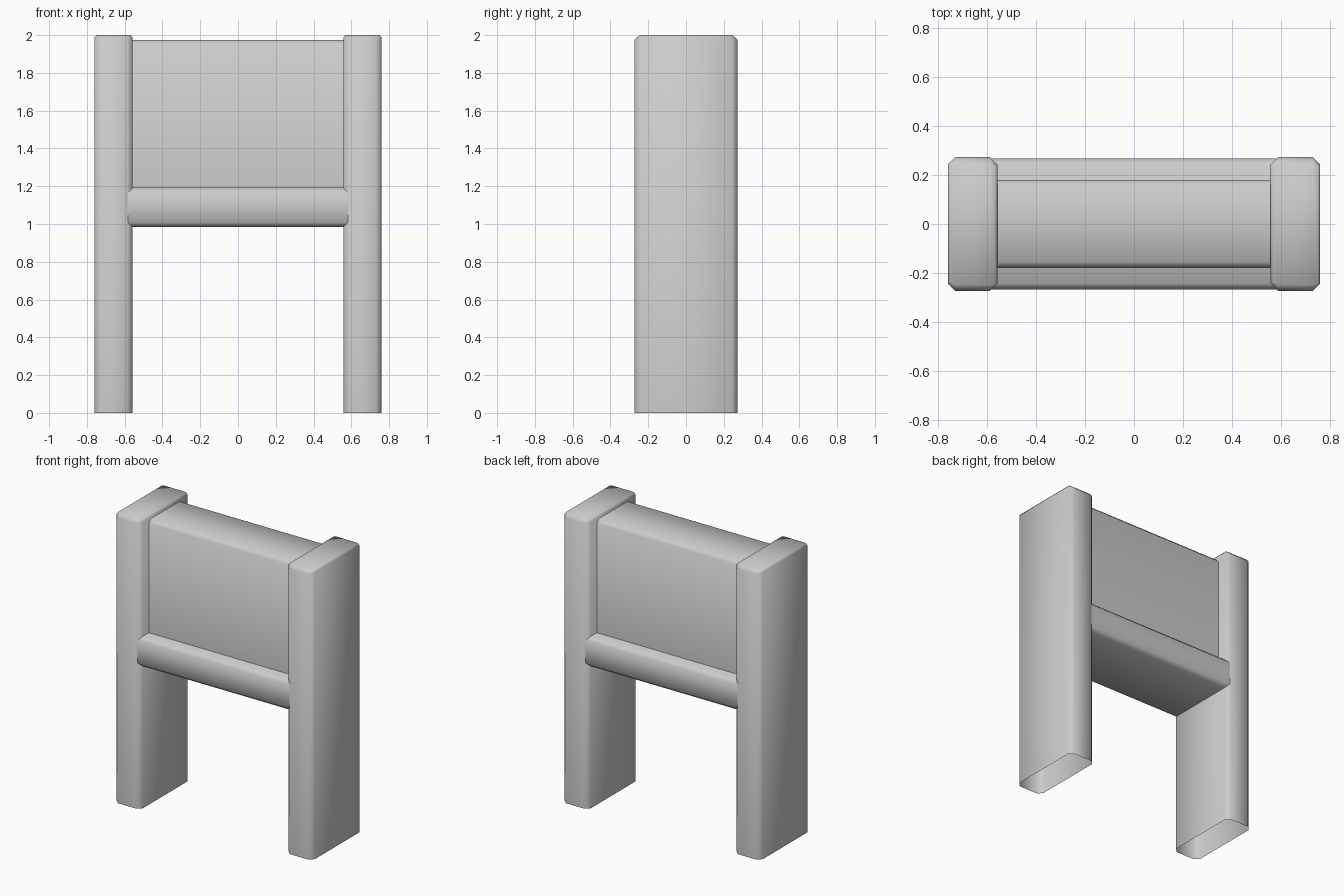
import bpy, bmesh, math

if "Cube" in bpy.data.objects:
    bpy.data.objects.remove(bpy.data.objects["Cube"])


def make_object(name, verts, faces):
    mesh = bpy.data.meshes.new(name)
    mesh.from_pydata(verts, [], faces)
    bm = bmesh.new()
    bm.from_mesh(mesh)
    bmesh.ops.recalc_face_normals(bm, faces=bm.faces)
    bm.to_mesh(mesh)
    bm.free()
    obj = bpy.data.objects.new(name, mesh)
    bpy.context.collection.objects.link(obj)
    bpy.ops.object.select_all(action='DESELECT')
    obj.select_set(True)
    bpy.context.view_layer.objects.active = obj
    bpy.ops.object.shade_smooth_by_angle(angle=math.radians(60))
    return obj


def sweep_x(name, profile, half, closed):
    # Extrude a (y, z) profile along x, leaving the buried ends open
    n = len(profile)
    verts = [(x, y, z) for x in (-half, half) for y, z in profile]
    faces = [(i, (i + 1) % n, n + (i + 1) % n, n + i)
             for i in range(n if closed else n - 1)]
    return make_object(name, verts, faces)


def post(name, cx):
    # Chamfered octagonal column with a bevelled top and an open base
    hx, hy, c = 0.101, 0.273, 0.03
    corners = [(1, -1), (1, 1), (-1, 1), (-1, -1)]
    base, shoulder, top = [], [], []
    for sx, sy in corners:
        side = [(sx * hx, sy * (hy - c), 1.988, sx * (hx - 0.01), sy * (hy - c)),
                (sx * (hx - c), sy * hy, 1.975, sx * (hx - c), sy * (hy - 0.027))]
        if sx != sy:
            side.reverse()
        for x, y, z, tx, ty in side:
            base.append((cx + x, y, 0))
            shoulder.append((cx + x, y, z))
            top.append((cx + tx, ty, 2))
    faces = [(r + i, r + (i + 1) % 8, r + 8 + (i + 1) % 8, r + 8 + i)
             for r in (0, 8) for i in range(8)]
    faces.append(tuple(range(16, 24)))
    return make_object(name, base + shoulder + top, faces)


# Side posts
post("left_post", -0.659)
post("right_post", 0.659)

# Crossbeam with chamfered long edges
y, z0, z1, c = 0.267, 0.983, 1.192, 0.025
sweep_x("crossbeam", [(-y, z0 + c), (-y, z1 - c), (-y + c, z1), (y - c, z1),
                      (y, z1 - c), (y, z0 + c), (y - c, z0), (-y + c, z0)],
        0.588, True)

# Upper panel standing on the beam
y, z1 = 0.18, 1.973
sweep_x("upper_panel", [(-y, 1.19), (-y, z1 - c), (-y + c, z1),
                        (y - c, z1), (y, z1 - c), (y, 1.19)], 0.565, False)
